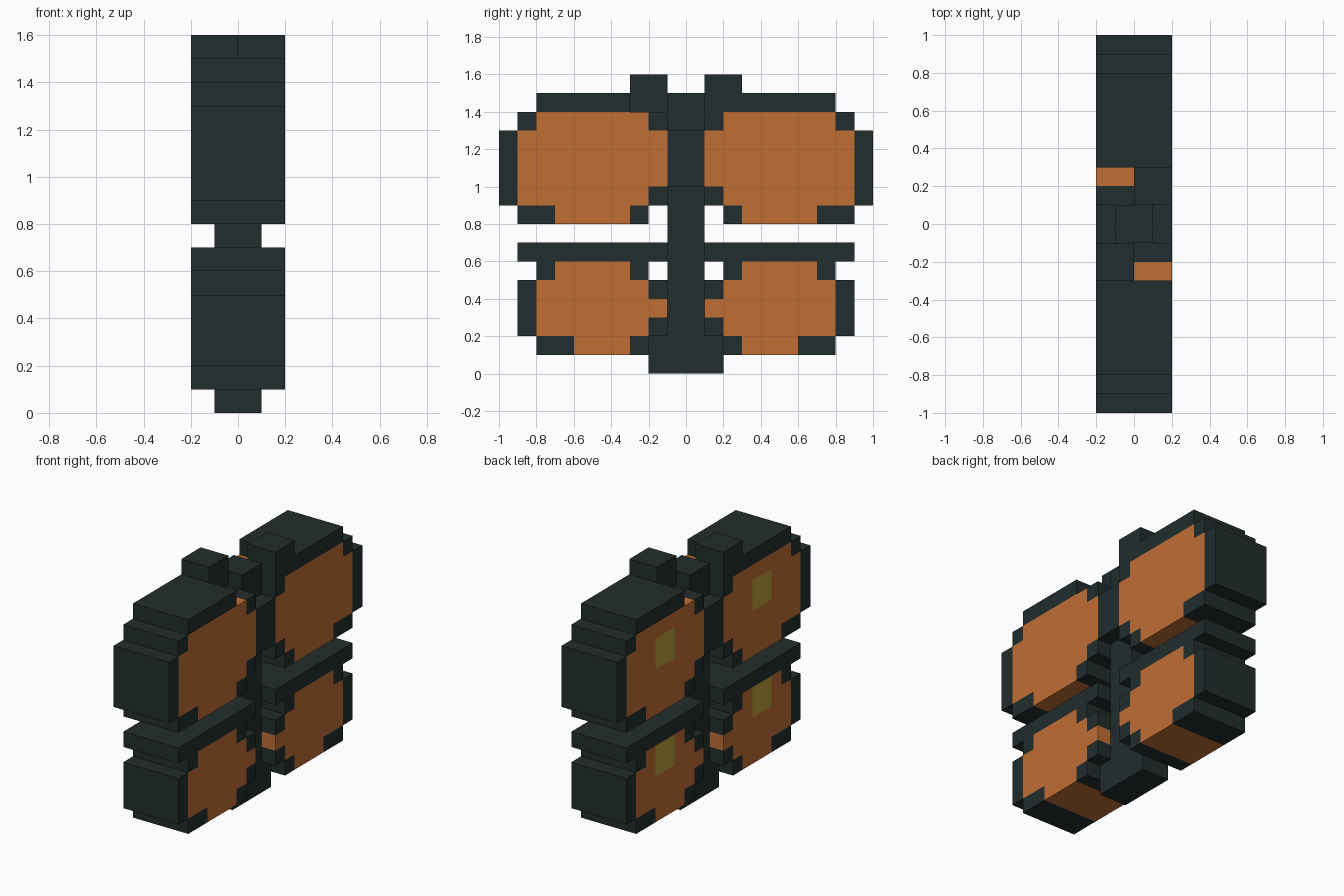
import bpy, bmesh, math
from mathutils import Vector

old = bpy.data.objects.get("Cube")
if old:
    bpy.data.objects.remove(old, do_unlink=True)

CELL = 0.1      # size of one block
HALF = 0.2      # half of the wing thickness


def material(name, rgb):
    m = bpy.data.materials.new(name)
    m.use_nodes = True
    m.diffuse_color = (*rgb, 1)
    bsdf = next(n for n in m.node_tree.nodes if n.type == 'BSDF_PRINCIPLED')
    bsdf.inputs["Base Color"].default_value = (*rgb, 1)
    bsdf.inputs["Roughness"].default_value = 0.9
    return m


DARK = material("dark slate", (0.016, 0.026, 0.026))
ORANGE = material("wing orange", (0.527, 0.156, 0.036))
OLIVE = material("olive spot", (0.503, 0.342, 0.040))
INDEX = {"D": 0, "O": 1, "S": 2}


def finish(bm, name, mats):
    bmesh.ops.recalc_face_normals(bm, faces=bm.faces)
    me = bpy.data.meshes.new(name)
    bm.to_mesh(me)
    bm.free()
    for m in mats:
        me.materials.append(m)
    ob = bpy.data.objects.new(name, me)
    bpy.context.scene.collection.objects.link(ob)
    return ob


def box(name, lo, hi, mat):
    bm = bmesh.new()
    bmesh.ops.create_cube(bm, size=1)
    for v in bm.verts:
        v.co = Vector([(a + b) / 2 + c * (b - a) for a, b, c in zip(lo, hi, v.co)])
    return finish(bm, name, [mat])


def wing(name, rows, top, side):
    """Block wing: rows run downward, columns run outward from the body.
    D = dark rim, O = orange, S = orange with a spot on the -x face."""
    bm = bmesh.new()

    def cell(r, c):
        inside = 0 <= r < len(rows) and 0 <= c < len(rows[r])
        return rows[r][c] if inside else "."

    def quad(points, idx):
        f = bm.faces.new([bm.verts.new(p) for p in points])
        f.material_index = idx

    for r, row in enumerate(rows):
        for c, ch in enumerate(row):
            if ch == ".":
                continue
            y0, y1 = side * CELL * (c + 1), side * CELL * (c + 2)
            z1 = top - CELL * r
            z0 = z1 - CELL
            body = min(INDEX[ch], 1)
            # the two broad faces
            for x, idx in ((-HALF, INDEX[ch]), (HALF, body)):
                quad([(x, y0, z0), (x, y1, z0), (x, y1, z1), (x, y0, z1)], idx)
            # rim walls wherever the neighbouring block is empty
            for dr, dc, (a, b) in ((-1, 0, ((y0, z1), (y1, z1))),
                                   (1, 0, ((y0, z0), (y1, z0))),
                                   (0, -1, ((y0, z0), (y0, z1))),
                                   (0, 1, ((y1, z0), (y1, z1)))):
                if cell(r + dr, c + dc) == ".":
                    quad([(-HALF, *a), (HALF, *a), (HALF, *b), (-HALF, *b)], body)
    bmesh.ops.remove_doubles(bm, verts=bm.verts, dist=1e-4)
    bmesh.ops.recalc_face_normals(bm, faces=bm.faces)
    bmesh.ops.dissolve_limit(bm, angle_limit=math.radians(1), verts=bm.verts,
                             edges=bm.edges, delimit={'MATERIAL'})
    return finish(bm, name, [DARK, ORANGE, OLIVE])


UPPER = ["..DDDDD..",
         "DOOOOOOD.",
         "OOOSSOOOD",
         "OOOSSOOOD",
         "OOOOOOOOD",
         "DOOOOOOOD",
         ".DOOOODD."]
LOWER = ["DDDDDDDD.",
         ".DOSSOD..",
         "DOOSSOOD.",
         "OOOOOOOD.",
         "DOOOOOOD.",
         ".DOOODD.."]
LOWER[1] = ".DOSSOD.."

# Wings, mirrored front and back, with one antenna on each side
for label, s in (("front", -1), ("back", 1)):
    wing(label + "_upper_wing", UPPER, 1.5, s)
    wing(label + "_lower_wing", LOWER, 0.7, s)
    xs, ys = sorted((0, s * 0.2)), sorted((s * 0.1, s * 0.3))
    box(label + "_antenna", (xs[0], ys[0], 1.4), (xs[1], ys[1], 1.6), DARK)

# Body column, thick chest block and wide tail
box("body", (-0.1, -0.1, 0.2), (0.1, 0.1, 1.5), DARK)
box("chest", (-0.2, -0.1, 1.0), (0.2, 0.1, 1.3), DARK)
box("tail", (-0.1, -0.2, 0.0), (0.1, 0.2, 0.2), DARK)
